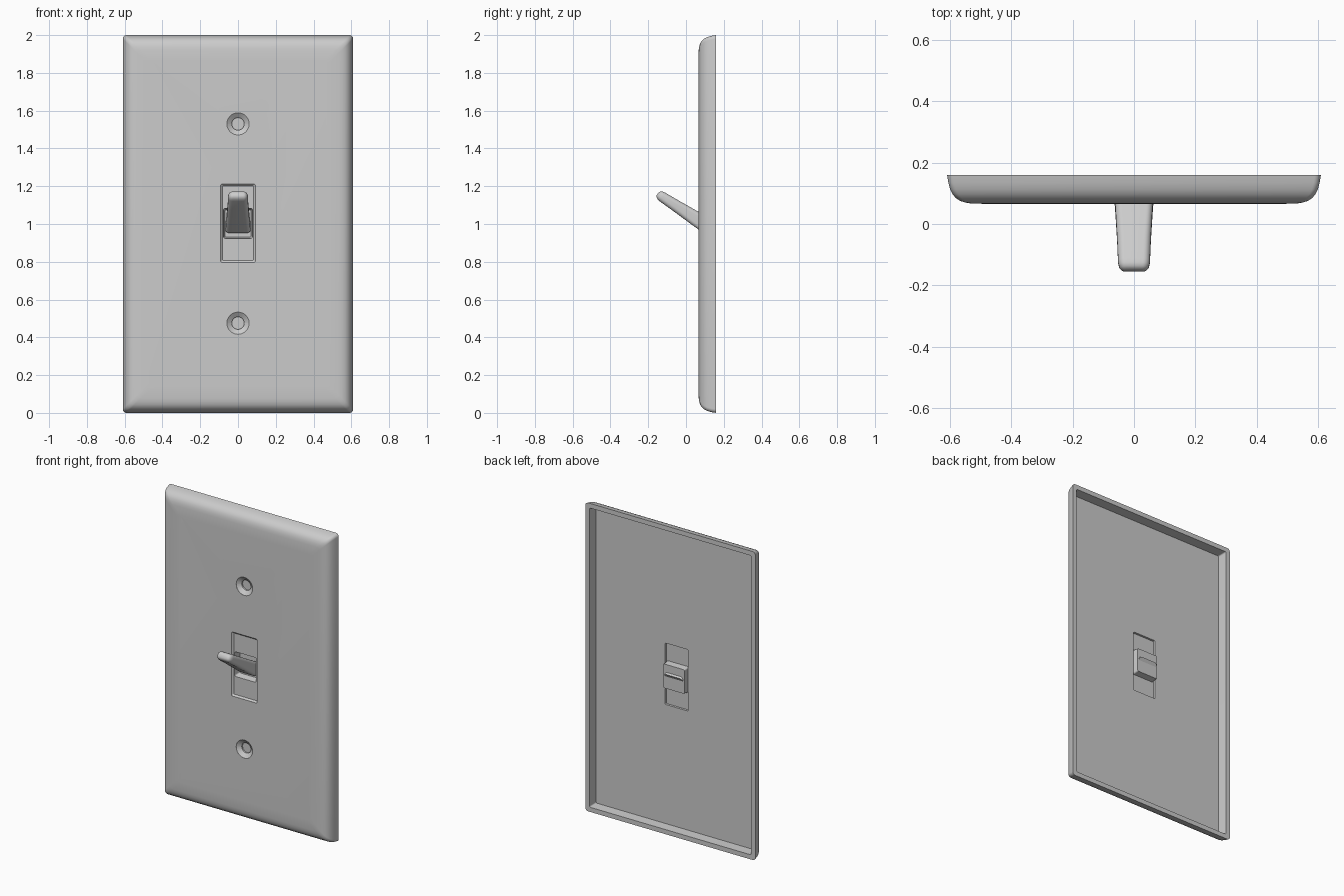
import bpy, bmesh, math
from mathutils import Matrix, Vector

if "Cube" in bpy.data.objects:
    bpy.data.objects.remove(bpy.data.objects["Cube"])


def rounded_rect(hx, hz, r, y, n=6):
    pts = []
    for k, (sx, sz) in enumerate([(1, 1), (-1, 1), (-1, -1), (1, -1)]):
        for i in range(n + 1):
            a = math.pi / 2 * (k + i / n)
            pts.append(Vector((sx * (hx - r) + r * math.cos(a), y,
                               sz * (hz - r) + r * math.sin(a))))
    return pts


def loft(name, rings, matrix, angle=30):
    """Capped skin through rounded rectangles (half x, half z, radius, y)."""
    bm = bmesh.new()
    loops = [[bm.verts.new(p) for p in rounded_rect(*ring)] for ring in rings]
    n = len(loops[0])
    for a, b in zip(loops, loops[1:]):
        for i in range(n):
            bm.faces.new((a[i], a[(i + 1) % n], b[(i + 1) % n], b[i]))
    bm.faces.new(loops[0])
    bm.faces.new(loops[-1][::-1])
    bmesh.ops.recalc_face_normals(bm, faces=bm.faces)
    bm.transform(matrix)
    mesh = bpy.data.meshes.new(name)
    bm.to_mesh(mesh)
    bm.free()
    obj = bpy.data.objects.new(name, mesh)
    bpy.context.collection.objects.link(obj)
    smooth(obj, angle)
    return obj


def smooth(obj, angle):
    bpy.ops.object.select_all(action='DESELECT')
    obj.select_set(True)
    bpy.context.view_layer.objects.active = obj
    bpy.ops.object.shade_smooth_by_angle(angle=math.radians(angle))


def cut(obj, cutter):
    bpy.context.view_layer.objects.active = obj
    mod = obj.modifiers.new("cut", 'BOOLEAN')
    mod.operation = 'DIFFERENCE'
    mod.solver = 'EXACT'
    mod.object = cutter
    bpy.ops.object.modifier_apply(modifier=mod.name)
    bpy.data.objects.remove(cutter, do_unlink=True)


# Wall plate: rolled front edge, hollow back
centre = Matrix.Translation((0, 0, 1))
front = [(0.135, 0.0655), (0.078, 0.067), (0.06, 0.070), (0.043, 0.075),
         (0.029, 0.084), (0.018, 0.097), (0.010, 0.113), (0.004, 0.135), (0, 0.16)]
rings = [(0.61 - d, 1 - d, 0.02, y) for d, y in front]
rings += [(0.58, 0.97, 0.008, 0.16), (0.577, 0.967, 0.008, 0.096)]
plate = loft("wall_plate", rings, centre)

# Slot for the switch
cut(plate, loft("slot_cutter", [
    (0.092, 0.208, 0.008, 0.03), (0.092, 0.208, 0.008, 0.066),
    (0.082, 0.198, 0.006, 0.076), (0.084, 0.200, 0.006, 0.12)],
    Matrix.Translation((0, 0, 1.004))))

# Blind countersunk screw holes
for z in (0.475, 1.53):
    cut(plate, loft("screw_cutter", [
        (0.059, 0.059, 0.0589, 0.03), (0.059, 0.059, 0.0589, 0.066),
        (0.033, 0.033, 0.0329, 0.085), (0.033, 0.033, 0.0329, 0.0945)],
        Matrix.Translation((0, 0, z))))
smooth(plate, 30)

# Recessed panel with the toggle pocket pressed into it
loft("switch_panel", [
    (0.070, 0.072, 0.008, 0.118), (0.077, 0.080, 0.010, 0.076),
    (0.0835, 0.200, 0.005, 0.076), (0.0835, 0.200, 0.005, 0.083),
    (0.079, 0.083, 0.010, 0.083), (0.075, 0.078, 0.008, 0.124)],
    Matrix.Translation((0, 0, 1.003)))

# Toggle lever, tilted up with a rounded tip
loft("toggle_lever", [
    (0.066, 0.042, 0.018, 0.0), (0.061, 0.038, 0.020, -0.08),
    (0.055, 0.031, 0.022, -0.20), (0.052, 0.027, 0.022, -0.285),
    (0.049, 0.024, 0.020, -0.300), (0.043, 0.018, 0.016, -0.310),
    (0.034, 0.009, 0.008, -0.315)],
    Matrix.Translation((0, 0.114, 0.988)) @ Matrix.Rotation(math.radians(-33), 4, 'X'), 40)
